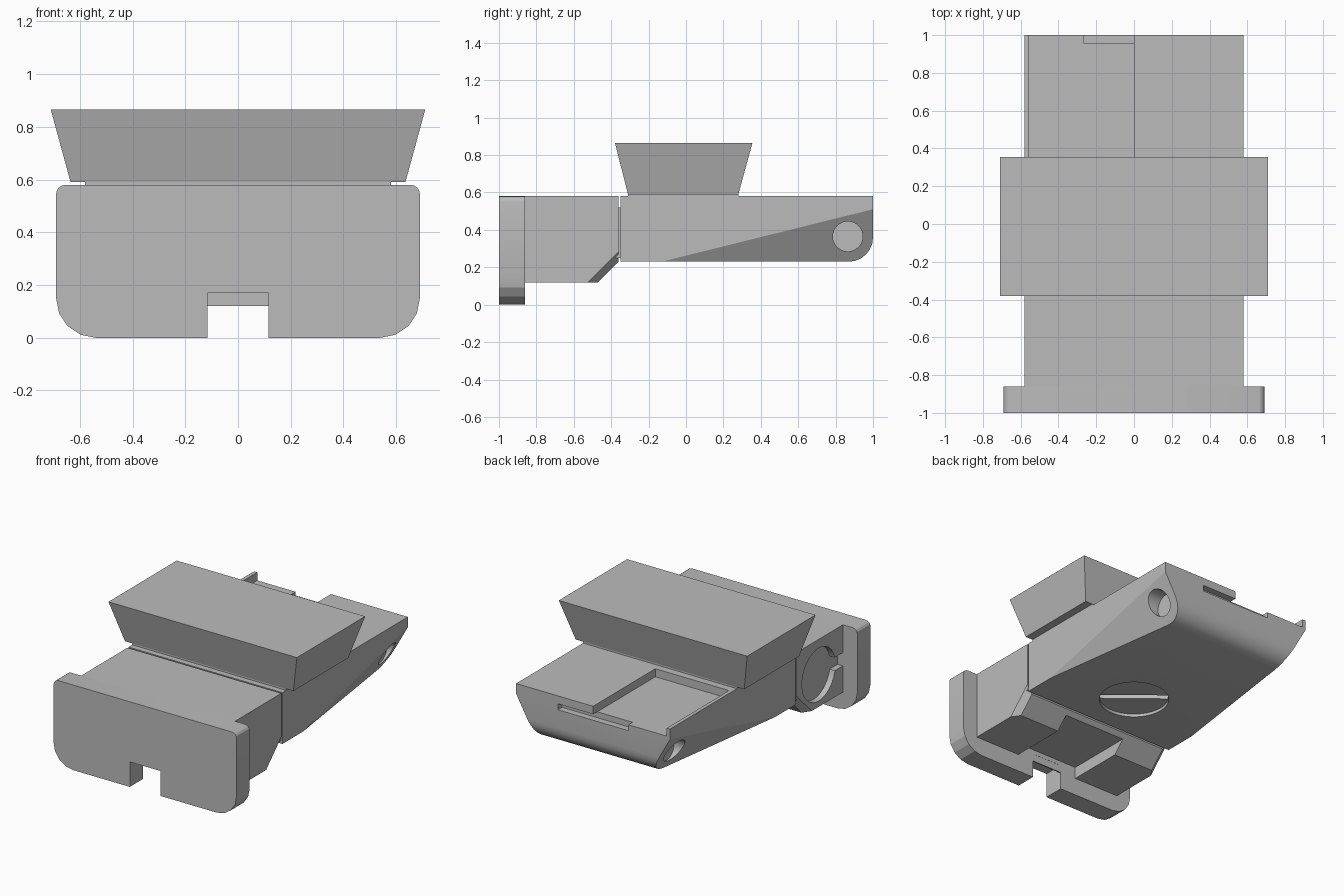
import bpy, bmesh
from math import sin, cos, pi, radians
from mathutils import Vector, Matrix

cube = bpy.data.objects.get("Cube")
if cube:
    bpy.data.objects.remove(cube, do_unlink=True)

GREY = (0.5, 0.5, 0.5, 1)
mat = bpy.data.materials.new("plain grey")
mat.use_nodes = True
mat.diffuse_color = GREY
mat.node_tree.nodes["Principled BSDF"].inputs["Base Color"].default_value = GREY


def finish(name, bm):
    bmesh.ops.recalc_face_normals(bm, faces=bm.faces[:])
    me = bpy.data.meshes.new(name)
    bm.to_mesh(me)
    bm.free()
    me.materials.append(mat)
    ob = bpy.data.objects.new(name, me)
    bpy.context.collection.objects.link(ob)
    return ob


def prism(name, points, offset):
    """Extrude a closed outline of 3D points along an offset."""
    bm = bmesh.new()
    face = bm.faces.new([bm.verts.new(p) for p in points])
    new = bmesh.ops.extrude_face_region(bm, geom=[face])["geom"]
    bmesh.ops.translate(bm, vec=offset, verts=[v for v in new if isinstance(v, bmesh.types.BMVert)])
    return finish(name, bm)


def box(name, x, y, z):
    pts = [(x[0], y[0], z[0]), (x[1], y[0], z[0]), (x[1], y[1], z[0]), (x[0], y[1], z[0])]
    return prism(name, pts, (0, 0, z[1] - z[0]))


def cylinder(name, centre, radius, depth, axis):
    bm = bmesh.new()
    turn = Matrix.Rotation(pi / 2, 4, 'Y') if axis == 'X' else Matrix()
    bmesh.ops.create_cone(bm, cap_ends=True, segments=40, radius1=radius, radius2=radius,
                          depth=depth, matrix=Matrix.Translation(centre) @ turn)
    return finish(name, bm)


def arc(cx, cy, r, start, steps):
    angles = [radians(start + 90 * i / steps) for i in range(steps + 1)]
    return [(cx + r * cos(a), cy + r * sin(a)) for a in angles]


def slice_off(ob, point, normal):
    """Remove the material beyond a plane and cap the cut."""
    bm = bmesh.new()
    bm.from_mesh(ob.data)
    cut = bmesh.ops.bisect_plane(bm, geom=bm.verts[:] + bm.edges[:] + bm.faces[:],
                                 plane_co=point, plane_no=normal, clear_outer=True)
    edges = [e for e in cut["geom_cut"] if isinstance(e, bmesh.types.BMEdge)]
    bmesh.ops.contextual_create(bm, geom=edges)
    bmesh.ops.recalc_face_normals(bm, faces=bm.faces[:])
    bm.to_mesh(ob.data)
    bm.free()


def carve(ob, cutters):
    for c in cutters:
        mod = ob.modifiers.new("cut", 'BOOLEAN')
        mod.operation, mod.solver, mod.object = 'DIFFERENCE', 'EXACT', c
    deps = bpy.context.evaluated_depsgraph_get()
    old, name = ob.data, ob.data.name
    ob.data = bpy.data.meshes.new_from_object(ob.evaluated_get(deps))
    ob.modifiers.clear()
    bpy.data.meshes.remove(old)
    ob.data.name = name
    for c in cutters:
        bpy.data.objects.remove(c, do_unlink=True)


# Front plate: rounded outline with a notch at the bottom
half = [(0.115, 0.17), (0.115, 0)] + arc(0.54, 0.15, 0.15, -90, 4) + arc(0.655, 0.545, 0.035, 0, 4)
outline = half + [(-x, z) for x, z in reversed(half)]
plate = prism("front_plate", [(x, -1, z) for x, z in outline], (0, 0.14, 0))

# Front body: sloped rear underside with trimmed corners
front_side = [(-0.87, 0.12), (-0.47, 0.12), (-0.362, 0.228), (-0.362, 0.58), (-0.87, 0.58)]
front = prism("front_body", [(-0.58, y, z) for y, z in front_side], (1.16, 0, 0))
for s in (-1, 1):
    slice_off(front, Vector((s * 0.58, -0.525, 0.12)), Vector((s, 0.707, -0.707)))
carve(front, [
    box("channel_cutter", (-0.235, 0.235), (-0.861, -0.2), (0, 0.2)),
    cylinder("knob_cutter", (-0.58, -0.6, 0.34), 0.18, 0.08, 'X'),
    box("knob_slot_cutter", (-0.7, -0.54), (-0.86, -0.75), (0.3, 0.39)),
])

# Rear body: rounded rear lower edge, tapered lower sides
rear_side = [(-0.35, 0.58), (-0.35, 0.23)] + arc(0.87, 0.36, 0.13, -90, 6) + [(1, 0.58)]
rear = prism("rear_body", [(-0.58, y, z) for y, z in rear_side], (1.16, 0, 0))
for s in (-1, 1):
    slice_off(rear, Vector((s * 0.58, -0.13, 0.23)), Vector((s, 0.139, -0.56)))
screw_slot = box("screw_slot_cutter", (-0.215, 0.215), (-0.022, 0.022), (0.1, 0.29))
screw_slot.rotation_euler.z = radians(-39)
carve(rear, [
    box("recess_cutter", (-0.555, 0), (0.33, 1.1), (0.525, 0.7)),
    box("rear_slot_cutter", (-0.265, 0.265), (0.955, 1.1), (0.485, 0.526)),
    cylinder("left_pin_cutter", (0.56, 0.865, 0.365), 0.08, 0.2, 'X'),
    cylinder("right_pin_cutter", (-0.56, 0.865, 0.365), 0.08, 0.2, 'X'),
    cylinder("screw_cutter", (0, 0, 0.2), 0.22, 0.1, 'Z'),
    screw_slot,
])

# Bridge inside the narrow gap between the two bodies
bridge = box("bridge", (-0.57, 0.57), (-0.38, -0.34), (0.25, 0.52))

# Flared dovetail block on a thin riser
riser = box("riser", (-0.58, 0.58), (-0.31, 0.28), (0.57, 0.6))
block = box("flared_block", (-0.635, 0.635), (-0.31, 0.28), (0.59, 0.865))
for v in block.data.vertices:
    if v.co.z > 0.8:
        v.co.x = 0.71 if v.co.x > 0 else -0.71
        v.co.y = 0.355 if v.co.y > 0 else -0.38

# Smooth the curved walls, keep the other edges sharp
for ob in (plate, front, rear):
    bpy.ops.object.select_all(action='DESELECT')
    ob.select_set(True)
    bpy.context.view_layer.objects.active = ob
    bpy.ops.object.shade_smooth_by_angle(angle=radians(20))
